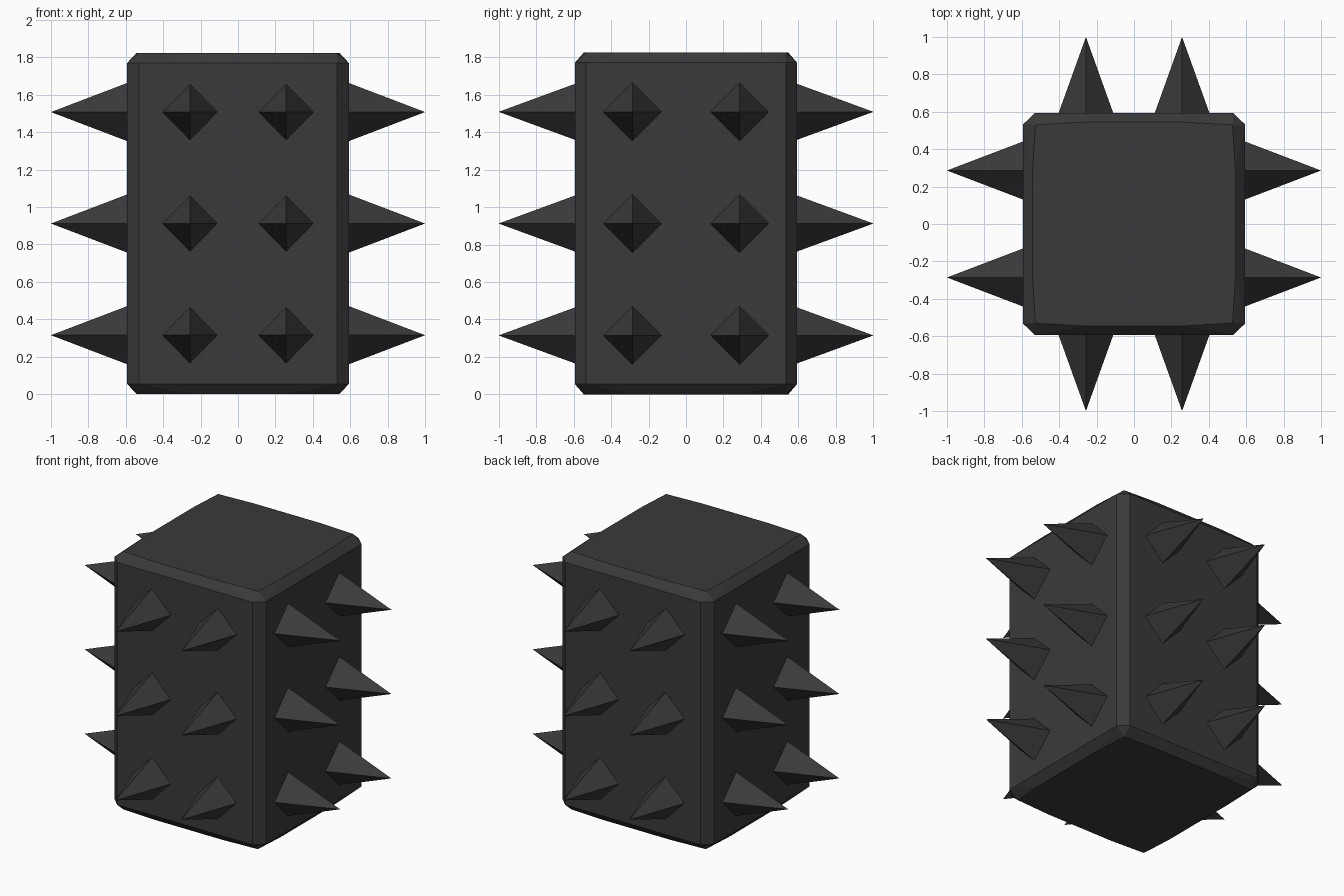
import bpy, bmesh, math
from mathutils import Matrix, Vector

if "Cube" in bpy.data.objects:
    bpy.data.objects.remove(bpy.data.objects["Cube"])

mat = bpy.data.materials.new("charcoal")
mat.diffuse_color = (0.042, 0.042, 0.042, 1)
mat.use_nodes = True
mat.node_tree.nodes["Principled BSDF"].inputs["Base Color"].default_value = mat.diffuse_color
HEIGHT, HALF, CH = 1.825, 0.593, 0.055


def add_object(name, bm):
    bmesh.ops.recalc_face_normals(bm, faces=bm.faces[:])
    me = bpy.data.meshes.new(name)
    bm.to_mesh(me)
    bm.free()
    me.materials.append(mat)
    ob = bpy.data.objects.new(name, me)
    bpy.context.collection.objects.link(ob)
    return ob


# Body: chamfered block whose end caps bow slightly outward
bm = bmesh.new()
signs = [(a, b) for a in (-1, 1) for b in (-1, 1)]
for sx, sy in signs:
    for z in (0, HEIGHT):
        for x, y in ((0.527, 0.53), (0.26, 0.545), (0.542, 0.285)):
            bm.verts.new((sx * x, sy * y, z))
    for z in (CH, HEIGHT - CH):
        for x, y in ((0.53, HALF), (HALF, 0.533)):
            bm.verts.new((sx * x, sy * y, z))
bmesh.ops.convex_hull(bm, input=bm.verts[:])
bmesh.ops.dissolve_limit(bm, angle_limit=math.radians(0.5),
                         verts=bm.verts[:], edges=bm.edges[:])
add_object("body", bm)


# Spikes: four-sided pyramids, diamond on the face, pointing outward
def add_spikes(name, angle, offset, half_w, half_h):
    bm = bmesh.new()
    rot = Matrix.Rotation(angle, 4, 'Z')
    for u in (-offset, offset):
        for z in (0.315, 0.912, 1.508):
            tip = bm.verts.new(rot @ Vector((u, -1.0, z)))
            base = [bm.verts.new(rot @ Vector((u + du, -HALF + 0.002, z + dz)))
                    for du, dz in ((half_w, 0), (0, half_h), (-half_w, 0), (0, -half_h))]
            bm.faces.new(base)
            for i in range(4):
                bm.faces.new((base[i], base[(i + 1) % 4], tip))
    add_object(name, bm)


for name, angle, *size in (("front_spikes", 0, 0.257, 0.147, 0.15),
                           ("right_spikes", 90, 0.286, 0.156, 0.156),
                           ("back_spikes", 180, 0.257, 0.147, 0.15),
                           ("left_spikes", 270, 0.286, 0.156, 0.156)):
    add_spikes(name, math.radians(angle), *size)
